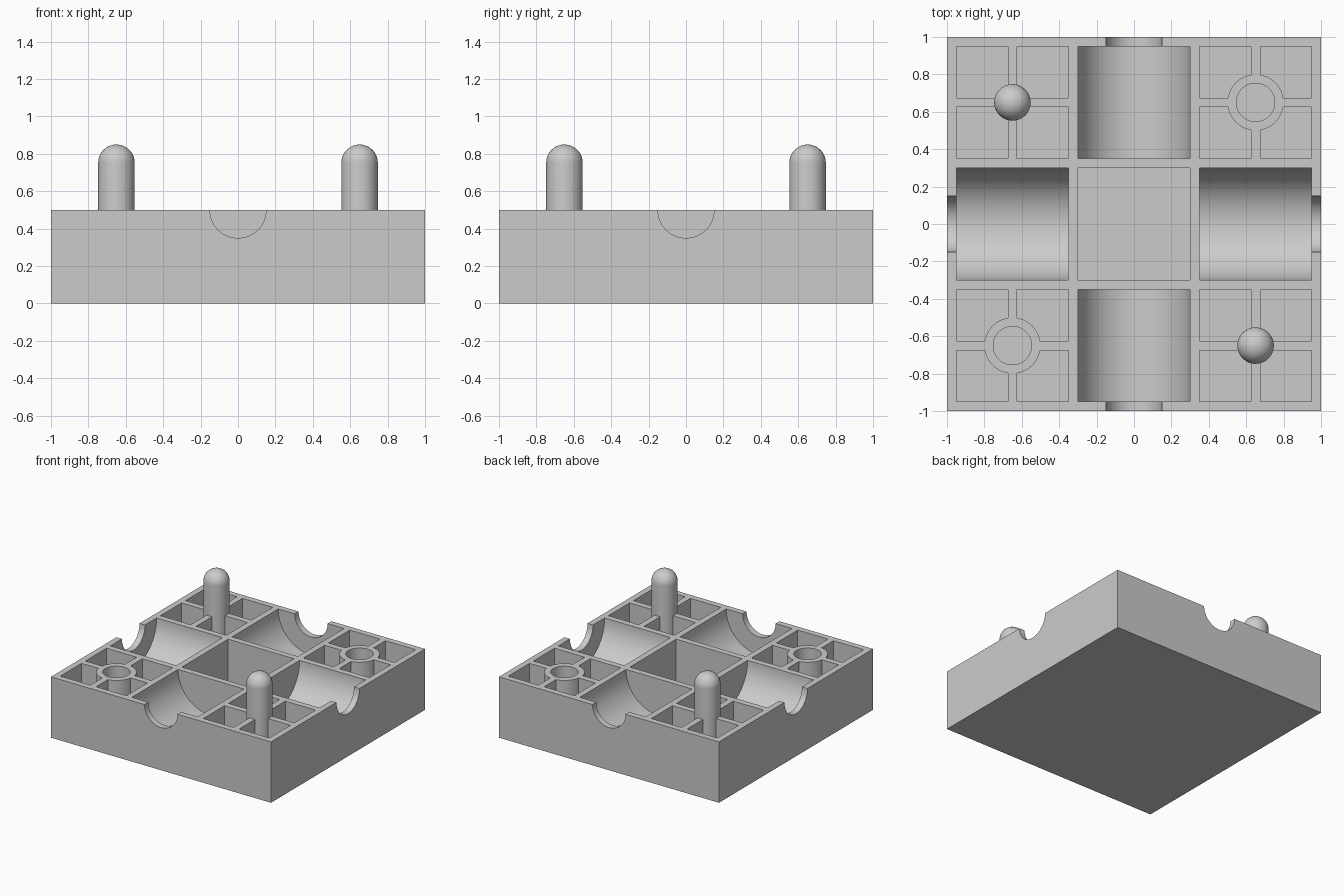
import bpy, bmesh, math
from mathutils import Matrix, Vector

if "Cube" in bpy.data.objects:
    bpy.data.objects.remove(bpy.data.objects["Cube"])

TOP, FLOOR, WALL = 0.5, 0.05, 0.05
POST = 0.65          # distance of pegs and sockets from the centre lines
PEG_R, HOLE_R, TUBE_R = 0.0975, 0.1025, 0.15

grey = bpy.data.materials.new("light grey plastic")
grey.use_nodes = True
colour = (0.6, 0.6, 0.6, 1)
grey.diffuse_color = colour
grey.node_tree.nodes["Principled BSDF"].inputs["Base Color"].default_value = colour


def add_box(bm, low, high):
    low, high = Vector(low), Vector(high)
    size = high - low
    bmesh.ops.create_cube(bm, size=1, matrix=Matrix.Translation((low + high) / 2)
                          @ Matrix.Diagonal((*size, 1)))


def add_cylinder(bm, radius, start, end, angle):
    """Cylinder lying at the top surface, pointing outward at the given angle."""
    place = (Matrix.Rotation(angle, 4, "Z")
             @ Matrix.Translation(((start + end) / 2, 0, TOP))
             @ Matrix.Rotation(math.pi / 2, 4, "Y"))
    bmesh.ops.create_cone(bm, cap_ends=True, segments=64, radius1=radius,
                          radius2=radius, depth=end - start, matrix=place)


def finish(name, bm):
    bmesh.ops.recalc_face_normals(bm, faces=bm.faces)
    mesh = bpy.data.meshes.new(name)
    bm.to_mesh(mesh)
    bm.free()
    mesh.materials.append(grey)
    obj = bpy.data.objects.new(name, mesh)
    bpy.context.collection.objects.link(obj)
    return obj


def smooth(obj):
    bpy.ops.object.select_all(action="DESELECT")
    obj.select_set(True)
    bpy.context.view_layer.objects.active = obj
    bpy.ops.object.shade_smooth_by_angle(angle=math.radians(30))


def cut(obj, cutter):
    mod = obj.modifiers.new("cut", "BOOLEAN")
    mod.operation, mod.solver, mod.object = "DIFFERENCE", "EXACT", cutter
    bpy.ops.object.select_all(action="DESELECT")
    obj.select_set(True)
    bpy.context.view_layer.objects.active = obj
    bpy.ops.object.modifier_apply(modifier=mod.name)
    bpy.data.objects.remove(cutter)


def lathe(name, profile, x, y, closed):
    bm = bmesh.new()
    verts = [bm.verts.new((r, 0, z)) for r, z in profile]
    edges = [bm.edges.new(pair) for pair in zip(verts, verts[1:])]
    if closed:
        edges.append(bm.edges.new((verts[-1], verts[0])))
    bmesh.ops.spin(bm, geom=verts + edges, axis=(0, 0, 1), cent=(0, 0, 0),
                   angle=math.tau, steps=48)
    bmesh.ops.remove_doubles(bm, verts=bm.verts, dist=1e-5)
    obj = finish(name, bm)
    obj.location = (x, y, 0)
    smooth(obj)


# Block with square pockets and four round troughs
bm = bmesh.new()
add_box(bm, (-1, -1, 0), (1, 1, TOP))
base = finish("base_block", bm)

pockets, notches = bmesh.new(), bmesh.new()
add_box(pockets, (-0.3, -0.3, FLOOR), (0.3, 0.3, 1))
for sx in (-1, 1):
    for sy in (-1, 1):
        cx, cy = sx * POST, sy * POST
        add_box(pockets, (cx - 0.3, cy - 0.3, FLOOR), (cx + 0.3, cy + 0.3, 1))
for i in range(4):
    add_cylinder(pockets, 0.3, 0.35, 0.95, i * math.pi / 2)
    add_cylinder(notches, 0.15, 0.9, 1.1, i * math.pi / 2)
cut(base, finish("pocket_cutter", pockets))
cut(base, finish("notch_cutter", notches))
smooth(base)

# Corner cells: cross ribs with either a peg or a socket in the middle
arc = [math.pi / 2 * i / 12 for i in range(13)]
peg_profile = [(0, FLOOR), (PEG_R, FLOOR)] + [
    (PEG_R * math.cos(a) if a < 1.57 else 0, 0.7525 + PEG_R * math.sin(a)) for a in arc]
tube_profile = [(HOLE_R, FLOOR), (TUBE_R, FLOOR), (TUBE_R, TOP), (HOLE_R, TOP)]

for sx, side in ((-1, "right"), (1, "left")):
    for sy, end in ((-1, "front"), (1, "back")):
        cx, cy = sx * POST, sy * POST
        tag = end + "_" + side
        has_peg = sx != sy
        inner = PEG_R - 0.005 if has_peg else TUBE_R - 0.003
        h = WALL / 2
        bm = bmesh.new()
        for d in (-1, 1):
            a, b = sorted((d * inner, d * 0.3))
            add_box(bm, (cx + a, cy - h, FLOOR), (cx + b, cy + h, TOP))
            add_box(bm, (cx - h, cy + a, FLOOR), (cx + h, cy + b, TOP))
        finish("ribs_" + tag, bm)
        if has_peg:
            lathe("peg_" + tag, peg_profile, cx, cy, False)
        else:
            lathe("socket_" + tag, tube_profile, cx, cy, True)
